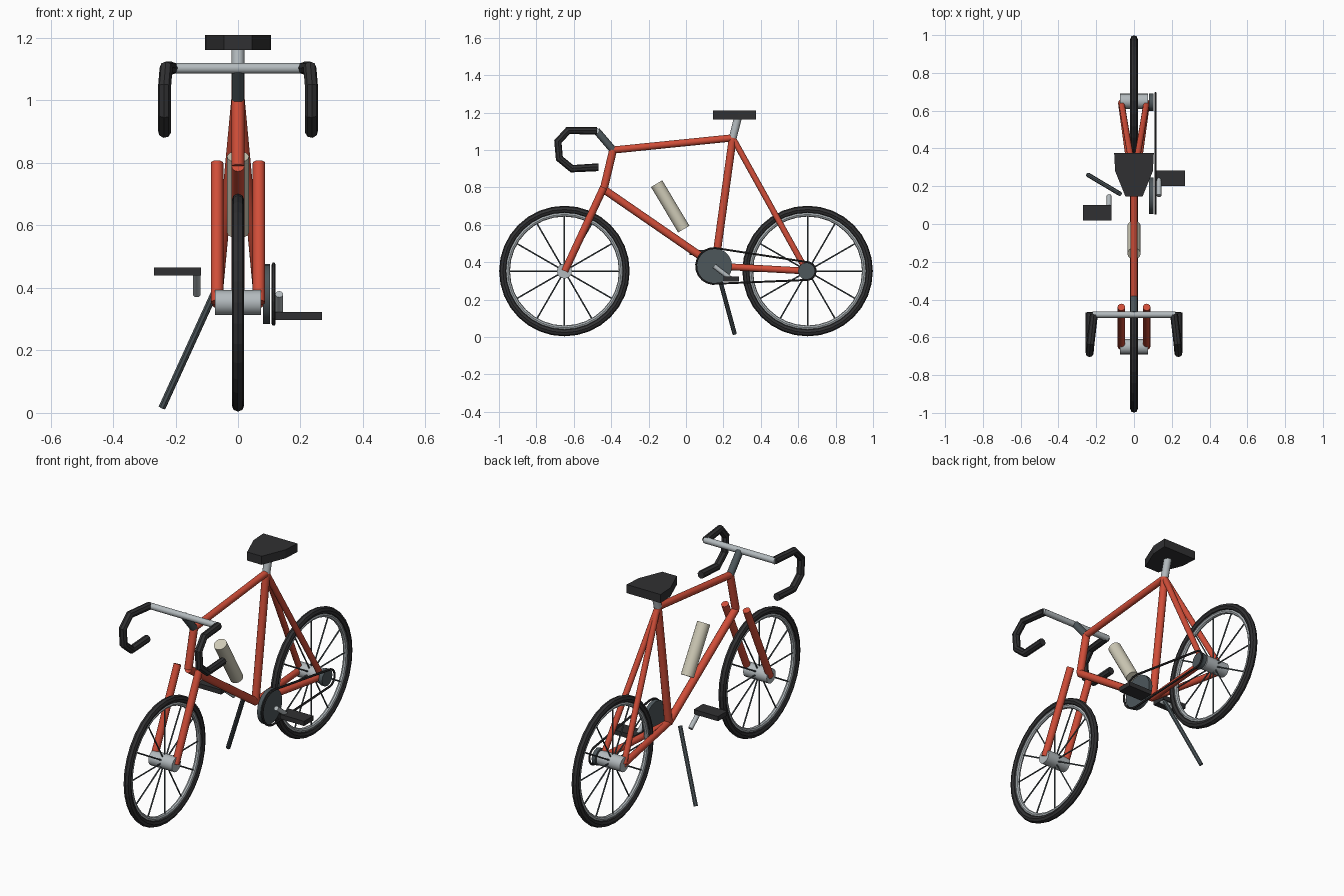
import bpy, bmesh, math
from mathutils import Vector

cube = bpy.data.objects.get("Cube")
if cube:
    bpy.data.objects.remove(cube, do_unlink=True)


def material(name, *rgb):
    m = bpy.data.materials.new(name)
    m.use_nodes = True
    m.diffuse_color = (*rgb, 1)
    m.node_tree.nodes["Principled BSDF"].inputs["Base Color"].default_value = (*rgb, 1)
    return m


RED = material("frame red", 0.63, 0.075, 0.04)
BLACK = material("rubber black", 0.03, 0.03, 0.032)
SILVER = material("silver metal", 0.45, 0.49, 0.51)
SLATE = material("dark steel", 0.075, 0.095, 0.105)
CREAM = material("bottle cream", 0.62, 0.59, 0.47)


def add_object(name, bm, mat, angle=40):
    mesh = bpy.data.meshes.new(name)
    bmesh.ops.recalc_face_normals(bm, faces=bm.faces)
    bm.to_mesh(mesh)
    bm.free()
    mesh.materials.append(mat)
    ob = bpy.data.objects.new(name, mesh)
    bpy.context.scene.collection.objects.link(ob)
    if angle:
        bpy.ops.object.select_all(action="DESELECT")
        ob.select_set(True)
        bpy.context.view_layer.objects.active = ob
        bpy.ops.object.shade_smooth_by_angle(angle=math.radians(angle))
    return ob


def add_rod(bm, a, b, r, sides):
    a, b = Vector(a), Vector(b)
    rot = (b - a).to_track_quat("Z", "Y").to_matrix().to_4x4()
    rot.translation = (a + b) / 2
    bmesh.ops.create_cone(bm, cap_ends=True, segments=sides, radius1=r,
                          radius2=r, depth=(b - a).length, matrix=rot)


def rod(name, a, b, r, mat, sides=12):
    bm = bmesh.new()
    add_rod(bm, a, b, r, sides)
    return add_object(name, bm, mat)


def ring(name, centre, major, minor, mat, steps=32, sides=8):
    # Torus around the x axis
    bm = bmesh.new()
    loops = []
    for i in range(steps):
        t = math.tau * i / steps
        loop = []
        for j in range(sides):
            p = math.tau * j / sides
            d = major + minor * math.cos(p)
            loop.append(bm.verts.new(centre + Vector(
                (minor * math.sin(p), d * math.cos(t), d * math.sin(t)))))
        loops.append(loop)
    for i in range(steps):
        a, b = loops[i], loops[(i + 1) % steps]
        for j in range(sides):
            k = (j + 1) % sides
            bm.faces.new((a[j], b[j], b[k], a[k]))
    return add_object(name, bm, mat, 0)


def tube(name, points, r, mat, cyclic=False, res=2):
    curve = bpy.data.curves.new(name, "CURVE")
    curve.dimensions = "3D"
    curve.bevel_depth, curve.bevel_resolution = r, res
    curve.use_fill_caps = True
    spline = curve.splines.new("POLY")
    spline.points.add(len(points) - 1)
    for p, co in zip(spline.points, points):
        p.co = (*co, 1)
    spline.use_cyclic_u = cyclic
    spline.use_smooth = False
    temp = bpy.data.objects.new(name + " path", curve)
    bpy.context.scene.collection.objects.link(temp)
    deps = bpy.context.evaluated_depsgraph_get()
    mesh = bpy.data.meshes.new_from_object(temp.evaluated_get(deps))
    bpy.data.objects.remove(temp, do_unlink=True)
    bm = bmesh.new()
    bm.from_mesh(mesh)
    bpy.data.meshes.remove(mesh)
    return add_object(name, bm, mat, 0)


def block(name, centre, size, mat):
    bm = bmesh.new()
    bmesh.ops.create_cube(bm, size=1)
    for v in bm.verts:
        v.co = Vector(centre) + Vector(c * s for c, s in zip(v.co, size))
    return add_object(name, bm, mat, 0)


# Wheels
AXLE_Z = 0.353
for end, y in (("front", -0.65), ("rear", 0.65)):
    hub = Vector((0, y, AXLE_Z))
    ring(end + "_tyre", hub, 0.329, 0.02, BLACK)
    ring(end + "_rim", hub, 0.303, 0.012, SILVER)
    side = Vector((0.073, 0, 0))
    rod(end + "_hub", hub - side, hub + side, 0.04, SILVER, 16)
    bm = bmesh.new()
    for i in range(12):
        t = math.tau * i / 12
        add_rod(bm, hub, hub + 0.3 * Vector((0, math.cos(t), math.sin(t))), 0.004, 6)
    add_object(end + "_spokes", bm, SLATE)

# Frame
head_top, head_low = (0, -0.39, 1.0), (0, -0.44, 0.79)
seat_top, crank_hub = (0, 0.25, 1.065), (0, 0.155, 0.38)
rod("head_tube", head_low, head_top, 0.021, RED)
rod("top_tube", head_top, seat_top, 0.019, RED)
rod("down_tube", head_low, crank_hub, 0.021, RED)
rod("seat_tube", crank_hub, seat_top, 0.021, RED)
for side, s in (("left", 1), ("right", -1)):
    rear = (0.067 * s, 0.645, AXLE_Z)
    rod(side + "_seat_stay", seat_top, rear, 0.016, RED)
    rod(side + "_chain_stay", crank_hub, rear, 0.018, RED)
    rod(side + "_fork_blade", (0.067 * s, -0.648, AXLE_Z),
        (0.067 * s, -0.44, 0.8), 0.02, RED)

# Handlebar and drops
rod("stem", head_top, (0, -0.478, 1.103), 0.02, SLATE)
rod("handlebar", (-0.22, -0.48, 1.103), (0.22, -0.48, 1.103), 0.017, SILVER)
drop = [(0.212, -0.478, 1.103), (0.23, -0.63, 1.105), (0.235, -0.685, 1.045),
        (0.235, -0.677, 0.955), (0.235, -0.61, 0.9), (0.235, -0.468, 0.908)]
for side, s in (("left", 1), ("right", -1)):
    tube(side + "_drop_grip", [(x * s, y, z) for x, y, z in drop], 0.021, BLACK)

# Saddle
rod("seat_post", seat_top, (0, 0.278, 1.175), 0.021, SILVER)
half = [(0.105, 0.375), (0.1, 0.28), (0.045, 0.145)]
bm = bmesh.new()
outline = half + [(-x, y) for x, y in reversed(half)]
face = bm.faces.new([bm.verts.new((x, y, 1.162)) for x, y in outline])
top = bmesh.ops.extrude_face_region(bm, geom=[face])
bmesh.ops.translate(bm, vec=(0, 0, 0.048),
                    verts=[g for g in top["geom"] if isinstance(g, bmesh.types.BMVert)])
add_object("saddle", bm, BLACK, 0)

# Drivetrain
crank_y, crank_z, cog_y = 0.15, 0.38, 0.645
rod("chainring", (0.08, crank_y, crank_z), (0.102, crank_y, crank_z), 0.096, SLATE, 20)
rod("sprocket", (0.08, cog_y, AXLE_Z), (0.102, cog_y, AXLE_Z), 0.046, SLATE, 12)
path = []
for y, z, r, start in ((crank_y, crank_z, 0.096, 85), (cog_y, AXLE_Z, 0.048, -95)):
    for i in range(11):
        t = math.radians(start + 18 * i)
        path.append((0.114, y + r * math.cos(t), z + r * math.sin(t)))
tube("chain", path, 0.006, BLACK, True, 1)

# Cranks and pedals
for side, s, y, z in (("left", 1, 0.242, 0.31), ("right", -1, 0.06, 0.452)):
    rod(side + "_crank", (0.132 * s, crank_y, crank_z), (0.132 * s, y, z), 0.0125, SILVER)
    block(side + "_pedal", (0.194 * s, y, z), (0.15, 0.082, 0.026), BLACK)

# Bottle and kickstand
rod("bottle", (0, -0.012, 0.577), (0, -0.157, 0.82), 0.035, CREAM, 16)
rod("kickstand", (-0.075, 0.16, 0.385), (-0.243, 0.26, 0.017), 0.012, SLATE, 8)
